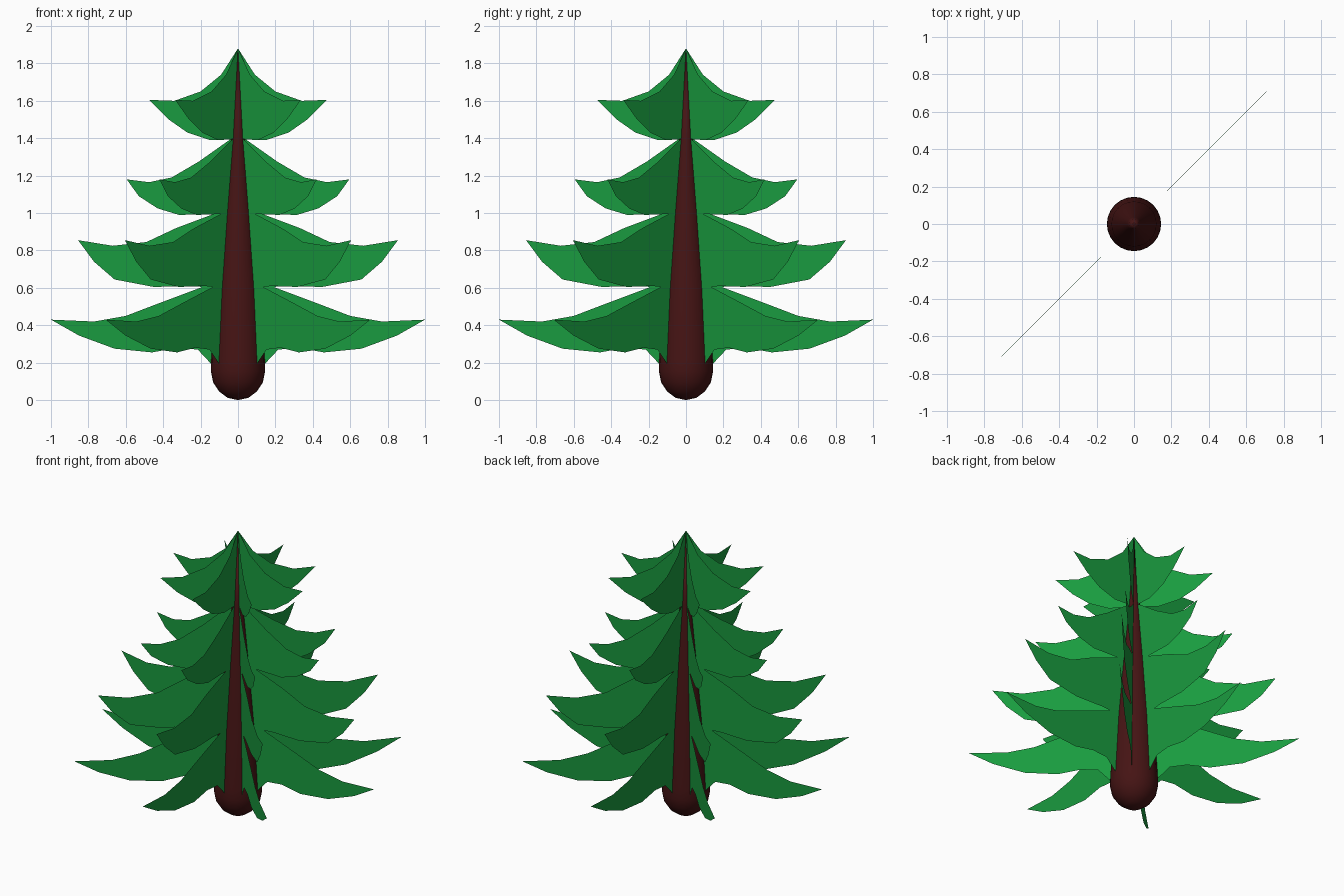
import bpy, bmesh, math

if "Cube" in bpy.data.objects:
    bpy.data.objects.remove(bpy.data.objects["Cube"])


def material(name, rgb):
    m = bpy.data.materials.new(name)
    m.diffuse_color = (*rgb, 1)
    m.use_nodes = True
    m.node_tree.nodes["Principled BSDF"].inputs["Base Color"].default_value = m.diffuse_color
    return m


def make_object(name, bm, mat):
    me = bpy.data.meshes.new(name)
    bm.to_mesh(me)
    bm.free()
    ob = bpy.data.objects.new(name, me)
    bpy.context.collection.objects.link(ob)
    me.materials.append(mat)
    return ob


green = material("needle_green", (0.01, 0.33, 0.05))
brown = material("bark_brown", (0.06, 0.007, 0.007))

# Half outline of the foliage card (radius, height), apex to base
outline = [
    (0, 1.88), (.09, 1.74), (.20, 1.65), (.34, 1.60), (.475, 1.605),
    (.37, 1.50), (.27, 1.43), (.15, 1.39), (.04, 1.395),
    (.21, 1.275), (.355, 1.19), (.475, 1.165), (.595, 1.18),
    (.53, 1.09), (.43, 1.025), (.315, .99), (.13, .995),
    (.33, .92), (.49, .845), (.67, .825), (.855, .855),
    (.77, .74), (.66, .645), (.45, .605), (.25, .61), (.19, .605),
    (.43, .515), (.60, .45), (.77, .42), (1.0, .43),
    (.85, .345), (.66, .275), (.46, .255), (.32, .28), (.215, .27),
    (.14, .19), (0, .19),
]

# Four crossing foliage cards, each made of two mirrored halves
for i in range(4):
    a = math.radians(45 * i)
    bm = bmesh.new()
    for side in (1, -1):
        pts = [(side * r * math.cos(a), side * r * math.sin(a), z)
               for r, z in outline]
        bm.faces.new([bm.verts.new(p) for p in pts])
    bmesh.ops.remove_doubles(bm, verts=bm.verts, dist=1e-5)
    bmesh.ops.triangulate(bm, faces=bm.faces)
    make_object(f"foliage_card_{i + 1}", bm, green)

# Tapered trunk with a rounded foot
profile = [(0, 0), (.055, .012), (.10, .045), (.133, .095), (.145, .155),
           (.143, .22), (.12, .59), (.08, 1.0), (.036, 1.4), (0, 1.885)]
bm = bmesh.new()
verts = [bm.verts.new((r, 0, z)) for r, z in profile]
edges = [bm.edges.new(p) for p in zip(verts, verts[1:])]
bmesh.ops.spin(bm, geom=verts + edges, cent=(0, 0, 0), axis=(0, 0, 1),
               angle=math.tau, steps=24)
bmesh.ops.remove_doubles(bm, verts=bm.verts, dist=1e-4)
bmesh.ops.recalc_face_normals(bm, faces=bm.faces)
for f in bm.faces:
    f.smooth = True
make_object("trunk", bm, brown)
